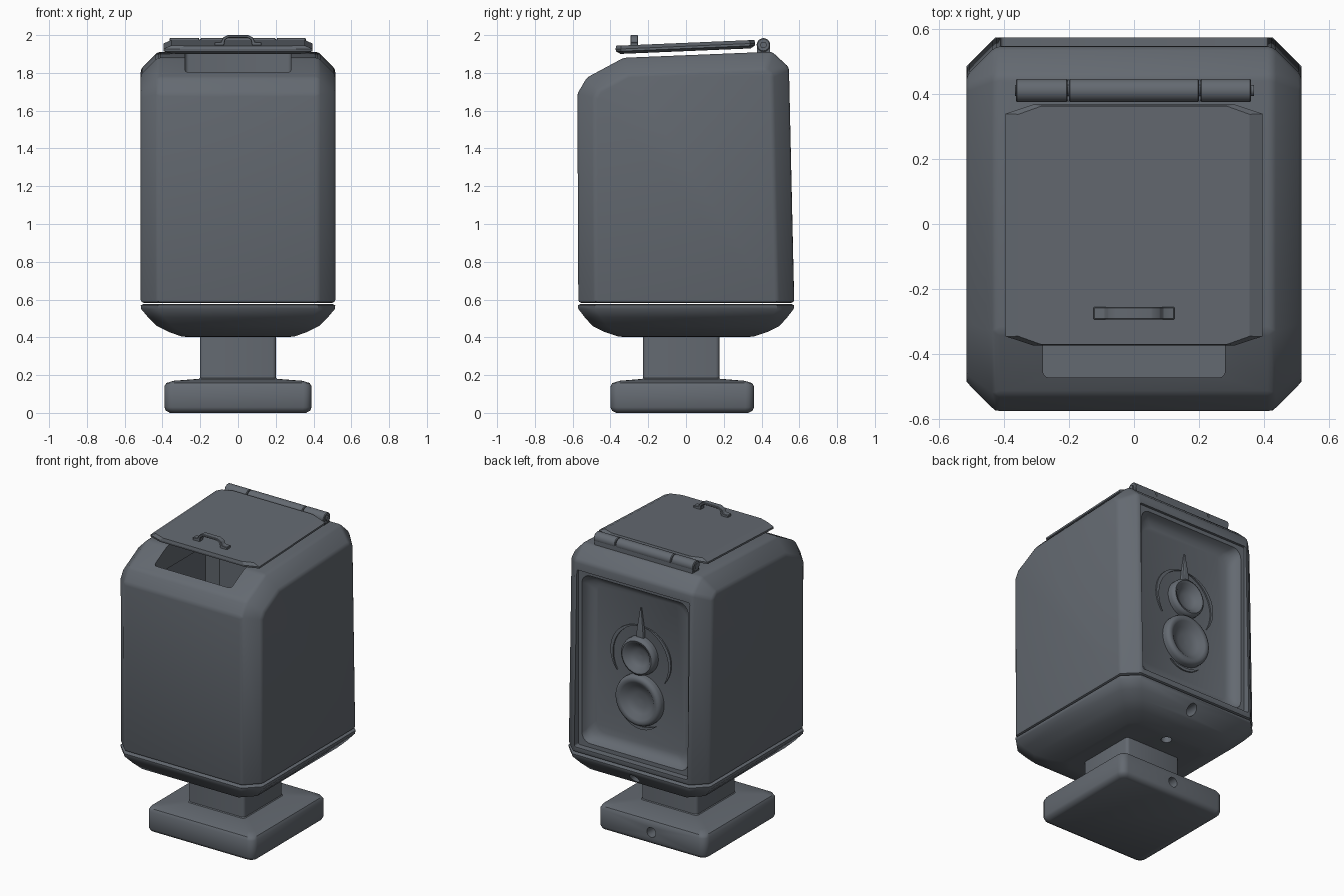
import bpy, bmesh, math

if "Cube" in bpy.data.objects:
    bpy.data.objects.remove(bpy.data.objects["Cube"])

gray = bpy.data.materials.new("slate_gray")
gray.diffuse_color = (0.127, 0.143, 0.165, 1)
gray.use_nodes = True
gray.node_tree.nodes["Principled BSDF"].inputs["Base Color"].default_value = gray.diffuse_color


def make(name, bm):
    bmesh.ops.remove_doubles(bm, verts=bm.verts, dist=0.0003)
    bmesh.ops.recalc_face_normals(bm, faces=bm.faces)
    me = bpy.data.meshes.new(name)
    bm.to_mesh(me)
    bm.free()
    me.materials.append(gray)
    ob = bpy.data.objects.new(name, me)
    bpy.context.collection.objects.link(ob)
    return ob


def activate(ob):
    bpy.ops.object.select_all(action='DESELECT')
    ob.select_set(True)
    bpy.context.view_layer.objects.active = ob


def soften(ob, width, segments=2):
    m = ob.modifiers.new("soft", 'BEVEL')
    m.width, m.segments = width, segments
    m.limit_method, m.angle_limit = 'ANGLE', math.radians(25)
    activate(ob)
    bpy.ops.object.modifier_apply(modifier="soft")


def cut(ob, cutter):
    cutter.hide_render = True
    m = ob.modifiers.new("cut", 'BOOLEAN')
    m.operation, m.solver, m.object = 'DIFFERENCE', 'EXACT', cutter
    activate(ob)
    bpy.ops.object.modifier_apply(modifier="cut")
    bpy.data.objects.remove(cutter)


def smooth(ob, angle=32):
    activate(ob)
    bpy.ops.object.shade_smooth_by_angle(angle=math.radians(angle))


def rrect(hx, hy, rx, ry, seg):
    """Rectangle outline with rounded (or, for seg=1, chamfered) corners."""
    pts = []
    for k, (sx, sy) in enumerate([(1, 1), (-1, 1), (-1, -1), (1, -1)]):
        for i in range(seg + 1):
            a = math.pi / 2 * (k + i / seg)
            pts.append((sx * (hx - rx) + rx * math.cos(a), sy * (hy - ry) + ry * math.sin(a)))
    return pts


def loft(name, layers, seg=1, centre=(0, 0, 0), along='Z'):
    """layers: (height, half width, half depth, corner x, corner y)"""
    bm = bmesh.new()
    cx, cy, cz = centre
    rings = []
    for h, hx, hy, rx, ry in layers:
        pts = rrect(hx, hy, rx, ry, seg)
        co = [(u, v, h) if along == 'Z' else (u, h, v) if along == 'Y' else (h, u, v) for u, v in pts]
        rings.append([bm.verts.new((x + cx, y + cy, z + cz)) for x, y, z in co])
    n = len(rings[0])
    for a, b in zip(rings, rings[1:]):
        for i in range(n):
            j = (i + 1) % n
            bm.faces.new((a[i], a[j], b[j], b[i]))
    bm.faces.new(rings[0])
    bm.faces.new(rings[-1])
    return make(name, bm)


def lathe(name, profile, centre, along, seg=8):
    return loft(name, [(h, r, r, r, r) for r, h in profile], seg, centre, along)


def prism(name, pts, along, lo, hi, chamfer=0):
    bm = bmesh.new()
    caps = [[bm.verts.new((c, u, v) if along == 'X' else (u, c, v)) for u, v in pts] for c in (lo, hi)]
    n = len(pts)
    for i in range(n):
        j = (i + 1) % n
        bm.faces.new((caps[0][i], caps[0][j], caps[1][j], caps[1][i]))
    for c in caps:
        bm.faces.new(c)
    bmesh.ops.recalc_face_normals(bm, faces=bm.faces)
    if chamfer:
        zmin = min(p[1] for p in pts) + 0.001
        edges = [e for e in bm.edges if abs(e.verts[0].co.x - e.verts[1].co.x) < 1e-5
                 and max(v.co.z for v in e.verts) > zmin]
        bmesh.ops.bevel(bm, geom=edges, offset=chamfer, segments=1, affect='EDGES')
    return make(name, bm)


# Main housing: side profile with chamfered left and right edges
profile = [(-0.57, 0.583), (-0.575, 1.69), (-0.525, 1.775), (-0.33, 1.88),
           (0.455, 1.912), (0.545, 1.83), (0.573, 0.583)]
body = prism("housing", profile, 'X', -0.515, 0.515, chamfer=0.09)
soften(body, 0.015)
# hollow inside, top opening and stepped back recess
cut(body, loft("cavity_cutter", [(0.63, 0.46, 0.445, .06, .06), (1.73, 0.46, 0.445, .06, .06)],
               centre=(0, -0.065, 0)))
cut(body, loft("opening_cutter", [(1.6, 0.28, 0.385, .02, .02), (2.1, 0.28, 0.385, .02, .02)],
               seg=3, centre=(0, -0.087, 0)))
cut(body, loft("recess_cutter", [(0.70, .41, .575, .012, .012), (0.53, .41, .575, .012, .012),
                                 (0.529, .385, .55, .06, .06), (0.50, .375, .54, .06, .06),
                                 (0.475, .355, .52, .07, .07), (0.462, .325, .49, .07, .07)],
               seg=5, centre=(0, 0, 1.195), along='Y'))
smooth(body)

# Lower pan with cable holes
pan = loft("lower_pan", [(0.576, .50, .56, .09, .09), (0.57, .515, .573, .09, .09),
                         (0.55, .513, .57, .09, .09), (0.505, .475, .535, .085, .085),
                         (0.46, .43, .495, .08, .08), (0.43, .37, .435, .07, .07),
                         (0.405, .30, .36, .06, .06), (0.402, .27, .33, .05, .05)])
cut(pan, lathe("hole_cutter", [(.032, .44), (.032, .7)], (0, 0, 0.505), 'Y', 5))
cut(pan, lathe("hole_cutter", [(.032, .30), (.032, .47)], (0, .30, 0), 'Z', 5))
smooth(pan, 40)

# Neck and foot
neck = loft("neck", [(0.16, .225, .225, .02, .02), (0.185, .202, .202, .02, .02),
                     (0.41, .202, .202, .02, .02)], seg=3, centre=(0, -0.025, 0))
smooth(neck)
foot = loft("foot", [(0, .36, .35, .03, .03), (0.012, .382, .372, .04, .04), (0.03, .39, .38, .045, .045),
                     (0.14, .39, .38, .045, .045), (0.158, .38, .37, .045, .045),
                     (0.17, .34, .33, .04, .04), (0.18, .21, .21, .03, .03)],
            seg=4, centre=(0, -0.02, 0))
cut(foot, lathe("hole_cutter", [(.032, .27), (.032, .5)], (0, 0, 0.085), 'Y', 5))
smooth(foot, 40)

# Tilted lid
lid = loft("lid", [(-.022, .35, .345, .07, .025), (-.008, .395, .368, .085, .028),
                   (.004, .395, .37, .085, .028), (.022, .355, .366, .07, .025)])
lid.location = (0, -0.003, 1.937)
lid.rotation_euler = (0.042, 0, 0)
smooth(lid, 20)

# Strap handle
half = [(.055, 2.0), (.08, 1.987), (.09, 1.965), (.125, 1.962), (.125, 1.94),
        (.075, 1.94), (.068, 1.975), (.05, 1.986)]
handle = prism("handle", half + [(-x, z) for x, z in reversed(half)], 'Y', -0.293, -0.255)
soften(handle, 0.003, 1)
smooth(handle)

# Hinge: three knuckles, pin and mounting leaf
for i, (a, b) in enumerate([(-.363, -.204), (-.2, .2), (.204, .36)]):
    knuckle = lathe(f"hinge_knuckle_{i}", [(.031, a), (.036, a + .004), (.036, b - .004), (.031, b)],
                    (0, 0.41, 1.948), 'X', 6)
    smooth(knuckle)
pin = lathe("hinge_pin", [(.017, -.366), (.017, .368)], (0, 0.41, 1.948), 'X', 4)
smooth(pin)
prism("hinge_leaf", [(.376, 1.895), (.444, 1.895), (.444, 1.945), (.376, 1.945)], 'X', -.358, .355)

# Two raised round dishes on the back panel
for name, r, z in [("upper_dish", .123, 1.29), ("lower_dish", .165, 1.0)]:
    dish = lathe(name, [(r, -.01), (r, .025), (.96 * r, .042), (.86 * r, .05), (.74 * r, .045),
                        (.55 * r, .018), (.3 * r, .006), (.02 * r, .003)], (0, .462, z), 'Y', 10)
    smooth(dish, 50)

# Tapered fin above the dishes
loft("fin", [(1.38, .03, .02, .01, .01), (1.46, .024, .018, .01, .01), (1.60, .003, .006, .001, .001)],
     seg=2, centre=(0, .464, 0))


# Thin curved trim strips round the dishes
def trim(name, radius, width, z, start, end):
    outer, inner = [], []
    for i in range(17):
        t = i / 16
        a = math.radians(start + (end - start) * t)
        w = width * math.sin(math.pi * (0.04 + 0.92 * t))
        outer.append(((radius + w / 2) * math.cos(a), z + (radius + w / 2) * math.sin(a)))
        inner.append(((radius - w / 2) * math.cos(a), z + (radius - w / 2) * math.sin(a)))
    prism(name, outer + inner[::-1], 'Y', .455, .471)


trim("trim_left", .21, .022, 1.27, 98, 215)
trim("trim_right", .21, .022, 1.27, -35, 82)
trim("trim_lower", .187, .02, 1.0, 235, 305)
